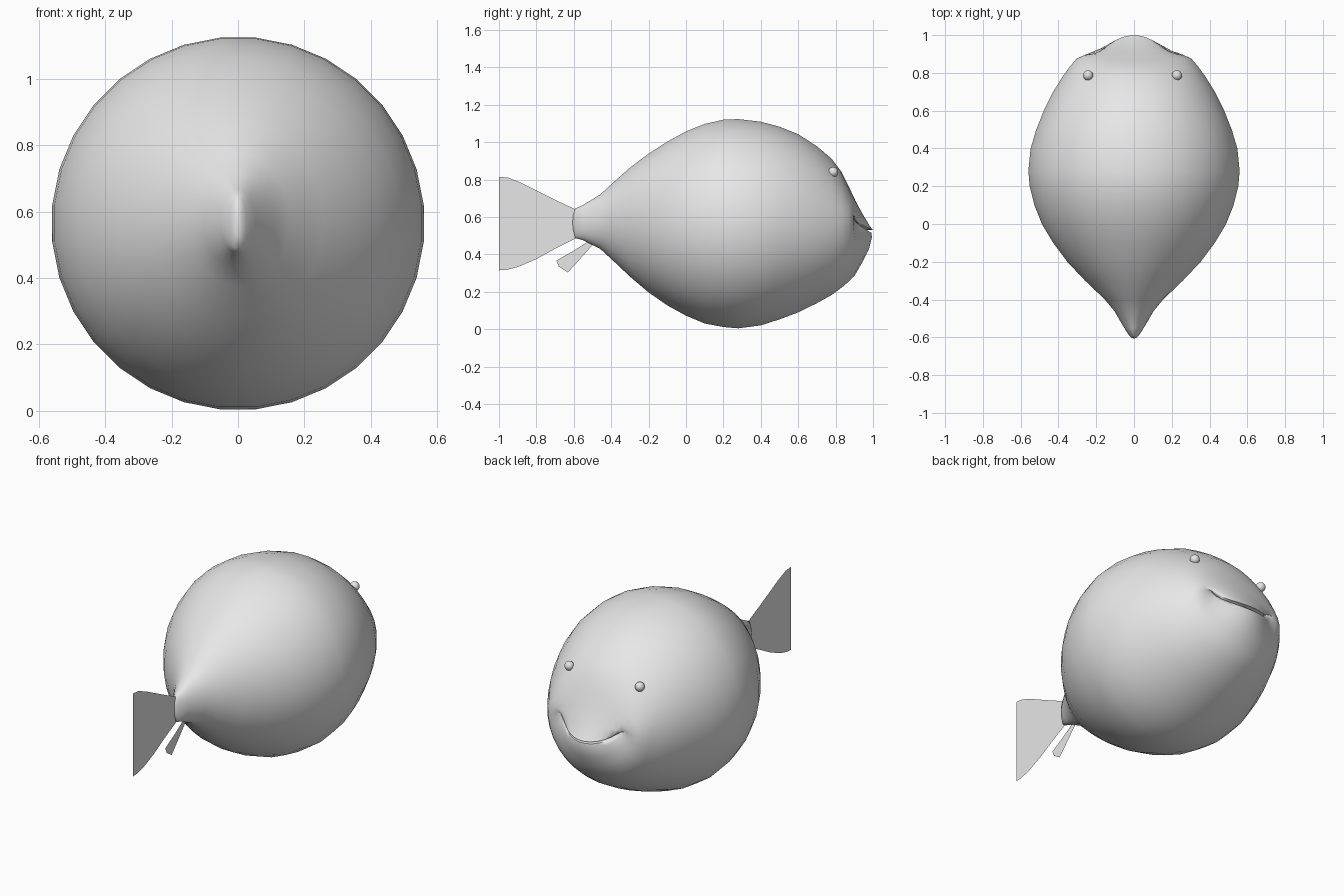
import bpy, bmesh, math

if "Cube" in bpy.data.objects:
    bpy.data.objects.remove(bpy.data.objects["Cube"])

SIDES = 32
grey = bpy.data.materials.new("light_grey")
grey.diffuse_color = (0.8, 0.8, 0.8, 1)
grey.use_nodes = True
grey.node_tree.nodes["Principled BSDF"].inputs["Base Color"].default_value = grey.diffuse_color


def finish(name, bm, angle=None):
    me = bpy.data.meshes.new(name)
    bm.to_mesh(me)
    bm.free()
    me.materials.append(grey)
    ob = bpy.data.objects.new(name, me)
    bpy.context.collection.objects.link(ob)
    if angle:
        bpy.ops.object.select_all(action='DESELECT')
        bpy.context.view_layer.objects.active = ob
        ob.select_set(True)
        bpy.ops.object.shade_smooth_by_angle(angle=math.radians(angle))
    return ob


def ring(bm, hw, y_side, y_top, y_bot, z_side, z_top, z_bot):
    """Closed loop that may bend along y between its sides, top and bottom."""
    verts = []
    for i in range(SIDES):
        a = 2 * math.pi * (i + 0.5) / SIDES
        c, s = math.cos(a), math.sin(a)
        y_end, z_end = (y_top, z_top) if s > 0 else (y_bot, z_bot)
        verts.append(bm.verts.new((hw * c,
                                   y_side + (y_end - y_side) * s * s,
                                   z_side + (z_end - z_side) * abs(s))))
    return verts


# Body: flat rings (y, half width, top z, bottom z) from tail root to head
flat = [(-0.603, 0.012, 0.61, 0.53), (-0.592, 0.025, 0.645, 0.487),
        (-0.55, 0.052, 0.665, 0.475), (-0.46, 0.105, 0.72, 0.43),
        (-0.40, 0.155, 0.775, 0.375), (-0.30, 0.26, 0.865, 0.28),
        (-0.20, 0.355, 0.94, 0.195), (-0.10, 0.43, 1.005, 0.125),
        (0.0, 0.49, 1.06, 0.07), (0.10, 0.53, 1.1, 0.028),
        (0.20, 0.555, 1.123, 0.009), (0.28, 0.562, 1.126, 0.002),
        (0.40, 0.55, 1.112, 0.018), (0.50, 0.52, 1.085, 0.05),
        (0.60, 0.48, 1.045, 0.088), (0.70, 0.43, 0.98, 0.137),
        (0.78, 0.38, 0.912, 0.182)]
# Face: bent rings closing onto the smiling mouth, then folding inside
face = [(0.34, 0.835, 0.83, 0.85, 0.56, 0.845, 0.235),
        (0.305, 0.875, 0.87, 0.90, 0.565, 0.765, 0.282),
        (0.262, 0.895, 0.905, 0.945, 0.58, 0.69, 0.36),
        (0.23, 0.895, 0.945, 0.98, 0.60, 0.615, 0.43),
        (0.21, 0.892, 0.985, 0.995, 0.62, 0.55, 0.49),
        (0.20, 0.885, 1.0, 0.993, 0.63, 0.53, 0.515),
        (0.19, 0.87, 0.96, 0.95, 0.63, 0.53, 0.522)]
bm = bmesh.new()
rings = [ring(bm, w, y, y, y, (t + b) / 2, t, b) for y, w, t, b in flat]
rings += [ring(bm, *r) for r in face]
for r0, r1 in zip(rings, rings[1:]):
    for i in range(SIDES):
        j = (i + 1) % SIDES
        bm.faces.new((r0[i], r0[j], r1[j], r1[i]))
tip = bm.verts.new((0, -0.607, 0.57))
for i in range(SIDES):
    bm.faces.new((tip, rings[0][(i + 1) % SIDES], rings[0][i]))
# close the mouth between upper and lower lip
m, half = rings[-1], SIDES // 2
for i in range(half - 1):
    bm.faces.new((m[i], m[i + 1], m[SIDES - 2 - i], m[SIDES - 1 - i]))
bmesh.ops.recalc_face_normals(bm, faces=bm.faces[:])
finish("body", bm, 70)

# Eyes
for name, x in (("left_eye", -0.243), ("right_eye", 0.227)):
    bm = bmesh.new()
    bmesh.ops.create_uvsphere(bm, u_segments=16, v_segments=10, radius=0.027)
    bmesh.ops.translate(bm, verts=bm.verts[:], vec=(x, 0.787, 0.84))
    finish(name, bm, 60)


# Fins: paper-thin sheets on the centre plane
def fin(name, outline):
    bm = bmesh.new()
    bm.faces.new([bm.verts.new((0, y, z)) for y, z in outline])
    finish(name, bm)


fin("tail_fin", [(-1, 0.315), (-0.96, 0.317), (-0.90, 0.332), (-0.80, 0.375),
                 (-0.70, 0.43), (-0.58, 0.49), (-0.58, 0.635), (-0.70, 0.692),
                 (-0.80, 0.742), (-0.88, 0.782), (-0.95, 0.81), (-1, 0.815)])
fin("lower_fin", [(-0.693, 0.367), (-0.68, 0.335), (-0.632, 0.303),
                  (-0.58, 0.36), (-0.50, 0.45), (-0.53, 0.465), (-0.60, 0.42)])
